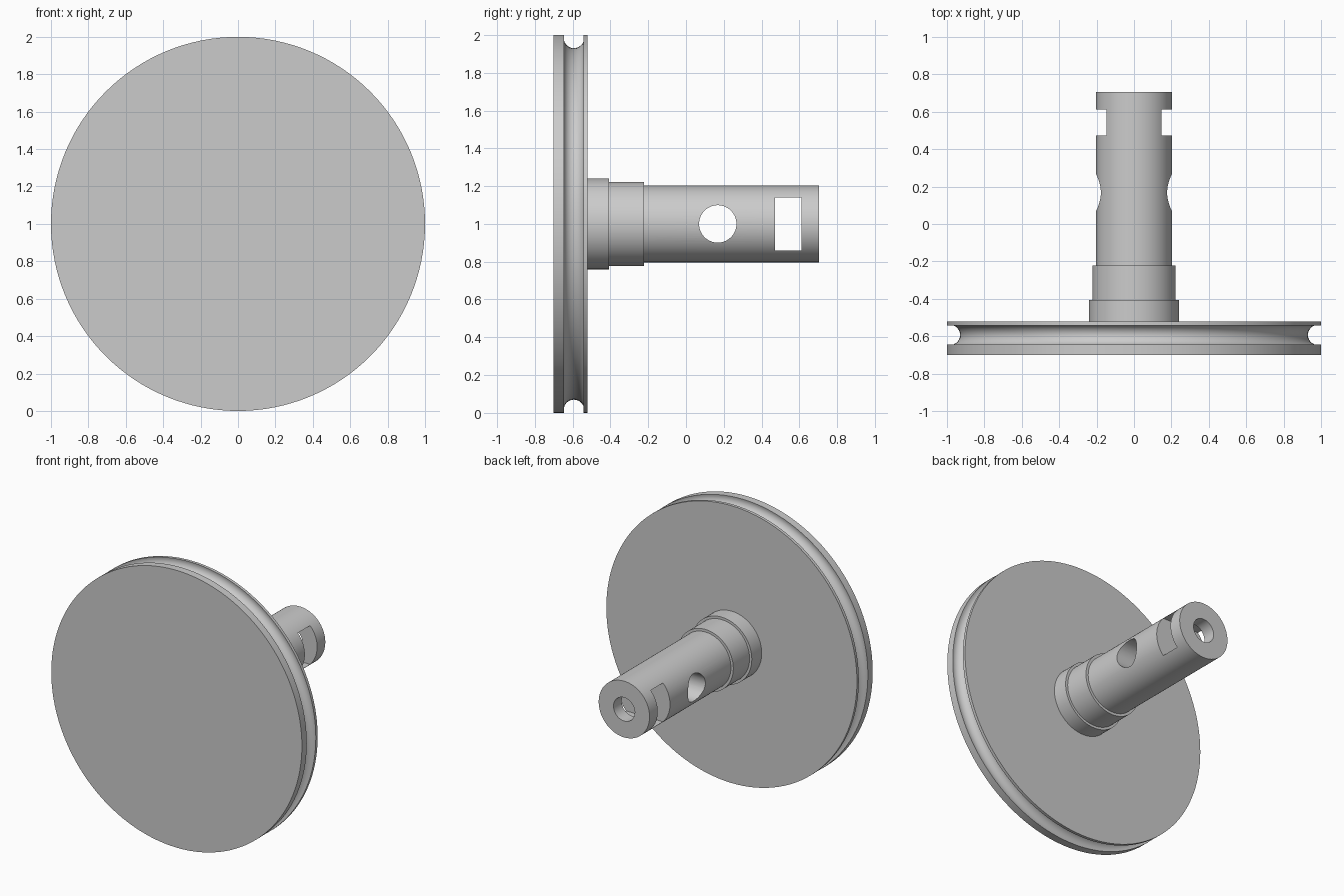
import bpy, bmesh, math
from mathutils import Matrix, Vector

old = bpy.data.objects.get("Cube")
if old:
    bpy.data.objects.remove(old)

grey = bpy.data.materials.new("machined grey")
grey.use_nodes = True
COLOUR = (0.6, 0.6, 0.6, 1)
grey.diffuse_color = COLOUR
grey.node_tree.nodes["Principled BSDF"].inputs["Base Color"].default_value = COLOUR


def finish(bm, name):
    bmesh.ops.recalc_face_normals(bm, faces=bm.faces)
    mesh = bpy.data.meshes.new(name)
    bm.to_mesh(mesh)
    bm.free()
    obj = bpy.data.objects.new(name, mesh)
    bpy.context.collection.objects.link(obj)
    mesh.materials.append(grey)
    return obj


def lathe(name, profile, steps):
    """Turn (radius, y) points about the horizontal axle; flat end caps."""
    bm = bmesh.new()
    rings = []
    for r, y in profile:
        rings.append([bm.verts.new((r * math.cos(a), y, 1 + r * math.sin(a)))
                      for a in (2 * math.pi * i / steps for i in range(steps))])
    for a, b in zip(rings, rings[1:]):
        for i in range(steps):
            j = (i + 1) % steps
            bm.faces.new((a[i], a[j], b[j], b[i]))
    bm.faces.new(rings[0])
    bm.faces.new(rings[-1])
    return finish(bm, name)


def cut(target, cutter):
    mod = target.modifiers.new("cut", "BOOLEAN")
    mod.operation, mod.solver, mod.object = "DIFFERENCE", "EXACT", cutter
    bpy.context.view_layer.objects.active = target
    bpy.ops.object.modifier_apply(modifier=mod.name)
    bpy.data.objects.remove(cutter)


def smooth(obj):
    bpy.ops.object.select_all(action="DESELECT")
    obj.select_set(True)
    bpy.context.view_layer.objects.active = obj
    bpy.ops.object.shade_smooth_by_angle(angle=math.radians(30))


# Pulley wheel with a round belt groove in its rim
GROOVE_Y, GROOVE_R, GROOVE_CENTRE = -0.593, 0.054, 0.984
start = math.acos((1 - GROOVE_CENTRE) / GROOVE_R)
groove = []
for i in range(17):
    a = start + (2 * math.pi - 2 * start) * i / 16
    groove.append((GROOVE_CENTRE + GROOVE_R * math.cos(a),
                   GROOVE_Y - GROOVE_R * math.sin(a)))
wheel = lathe("pulley_wheel", [(1, -0.70)] + groove + [(1, -0.52)], 128)

# Stepped shaft
shaft = lathe("shaft", [(0.24, -0.525), (0.24, -0.407), (0.222, -0.407),
                        (0.222, -0.222), (0.203, -0.222), (0.203, 0.705)], 96)

# Round cross hole
bm = bmesh.new()
bmesh.ops.create_cone(bm, cap_ends=True, segments=64, radius1=0.099, radius2=0.099, depth=1,
                      matrix=Matrix.Translation((0, 0.168, 1)) @ Matrix.Rotation(math.pi / 2, 4, "Y"))
cut(shaft, finish(bm, "cross_hole_cutter"))

# Rectangular cross slot
bm = bmesh.new()
bmesh.ops.create_cube(bm, size=1, matrix=Matrix.Translation((0, 0.542, 1))
                      @ Matrix.Diagonal((1, 0.14, 0.28, 1)))
cut(shaft, finish(bm, "slot_cutter"))

# Axial bore from the shaft end into the slot
cut(shaft, lathe("bore_cutter", [(0.085, 0.54), (0.085, 0.8)], 48))

for part in (wheel, shaft):
    smooth(part)
